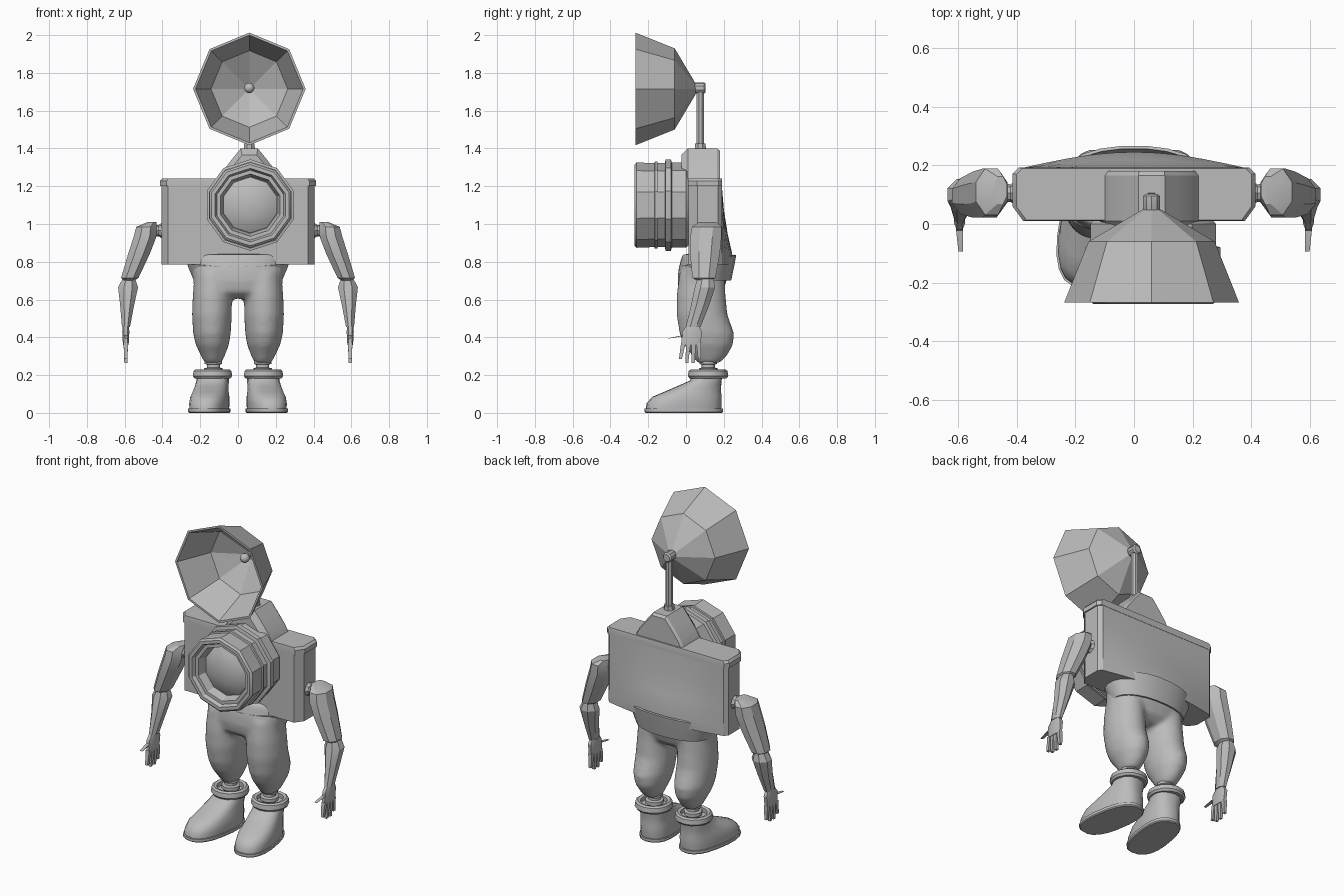
import bpy, math
from math import pi, sin, cos, radians
from mathutils import Vector, Matrix

if "Cube" in bpy.data.objects:
    bpy.data.objects.remove(bpy.data.objects["Cube"])

grey = bpy.data.materials.new("plain_grey")
grey.diffuse_color = (0.5, 0.5, 0.5, 1)
grey.use_nodes = True
grey.node_tree.nodes["Principled BSDF"].inputs["Base Color"].default_value = grey.diffuse_color


def finish(ob, angle=30):
    ob.data.materials.clear()
    ob.data.materials.append(grey)
    bpy.ops.object.select_all(action='DESELECT')
    ob.select_set(True)
    bpy.context.view_layer.objects.active = ob
    bpy.ops.object.shade_smooth_by_angle(angle=radians(angle))
    return ob


def loft(name, rings, angle=30, caps=True, loop=False):
    """Skin a stack of equal-sized rings of points."""
    n, verts, faces = len(rings[0]), [p for r in rings for p in r], []
    m = len(rings)
    for k in range(m if loop else m - 1):
        a, b = k * n, (k + 1) % m * n
        for i in range(n):
            j = (i + 1) % n
            faces.append((a + i, a + j, b + j, b + i))
    if caps and not loop:
        faces += [tuple(range(n))[::-1], tuple(range((m - 1) * n, m * n))]
    me = bpy.data.meshes.new(name)
    me.from_pydata([tuple(v) for v in verts], [], faces)
    ob = bpy.data.objects.new(name, me)
    bpy.context.collection.objects.link(ob)
    bpy.context.view_layer.objects.active = ob
    ob.select_set(True)
    bpy.ops.object.mode_set(mode='EDIT')
    bpy.ops.mesh.select_all(action='SELECT')
    bpy.ops.mesh.normals_make_consistent(inside=False)
    bpy.ops.object.mode_set(mode='OBJECT')
    return finish(ob, angle)


def oval(x, y, z, hx, hy, n=8, power=1.0, turn=0.5):
    """Horizontal ring; a power below 1 makes it boxier."""
    out = []
    for i in range(n):
        a = 2 * pi * (i + turn) / n
        c, s = cos(a), sin(a)
        out.append(Vector((x + hx * math.copysign(abs(c) ** power, c),
                           y + hy * math.copysign(abs(s) ** power, s), z)))
    return out


def lathe_y(name, cx, cz, profile, n, angle=30, loop=False):
    """Turn (radius, y) points around an axis along y, first corner up."""
    return loft(name, [[Vector((cx + r * sin(2 * pi * i / n), y, cz + r * cos(2 * pi * i / n)))
                        for i in range(n)] for r, y in profile], angle, loop=loop)


def lathe_z(name, cx, cy, profile, n, angle=30, loop=False):
    return loft(name, [oval(cx, cy, z, r, r, n) for r, z in profile], angle, loop=loop)


def block(name, top, bottom, ht, hb):
    """Tapered bar between two points, ht and hb are (half x, half y)."""
    def q(c, h):
        return [Vector(c) + Vector((sx * h[0], sy * h[1], 0))
                for sx, sy in ((-1, -1), (1, -1), (1, 1), (-1, 1))]
    return loft(name, [q(top, ht), q(bottom, hb)])


# camera body: chamfered outline whose back swells out towards the lower middle
def body_ring(z, swell, grow=0.0):
    pts = [(-.405, .06), (-.37, .012), (.37, .012), (.405, .06), (.405, .17), (.385, .19)]
    back = [(.30 - .06 * i, .19 + swell * cos(pi / 2 * (.30 - .06 * i) / .385)) for i in range(11)]
    pts += back + [(-.385, .19), (-.405, .17)]
    return [Vector((x * (1 + grow), .1 + (y - .1) * (1 + grow), z)) for x, y in pts]


loft("camera_body", [body_ring(z, s) for z, s in
                     ((.785, .05), (.84, .055), (.95, .03), (1.08, .01), (1.20, 0))])
loft("body_top_cap", [body_ring(1.20, 0, .02), body_ring(1.228, 0, .02), body_ring(1.242, 0, -.01)])

# viewfinder hump
hump = ((-.185, 1.15), (-.175, 1.21), (-.14, 1.28), (-.09, 1.345), (-.045, 1.40),
        (.045, 1.40), (.09, 1.345), (.14, 1.28), (.175, 1.21), (.185, 1.15))
loft("viewfinder_hump", [[Vector((.06 + x * k, y, 1.15 + (z - 1.15) * k)) for x, z in hump]
                         for y, k in ((-.025, .86), (.01, 1), (.165, 1), (.18, .95))])

# lens barrel with steps, recessed front and domed glass
lathe_y("lens_barrel", .065, 1.10,
        [(.20, .03), (.225, .0), (.225, -.075), (.242, -.08), (.242, -.108), (.222, -.112),
         (.222, -.15), (.23, -.152), (.23, -.165), (.222, -.168), (.226, -.262), (.215, -.272),
         (.195, -.272), (.185, -.25), (.165, -.25), (.15, -.20)], 10)
lathe_y("lens_glass", .065, 1.10,
        [(.155, -.19), (.145, -.205), (.11, -.225), (.06, -.238), (.01, -.242)], 10, 20)

# dish, its bulb, hinge and post
lathe_y("dish", .06, 1.715,
        [(.03, .05), (.215, -.06), (.298, -.268), (.285, -.268), (.203, -.06), (.028, .035)], 8, 20)
lathe_y("dish_bulb", .06, 1.72,
        [(.027 * sin(pi * t / 8) + .0005, -.02 - .027 * cos(pi * t / 8)) for t in range(9)], 12, 60)
lathe_y("bulb_stalk", .06, 1.72, [(.01, -.01), (.01, .05)], 8)
lathe_y("dish_hinge", .06, 1.72, [(.02, .03), (.03, .05), (.03, .095), (.022, .103)], 10)
lathe_z("dish_post", .06, .076, [(.021, 1.38), (.021, 1.70)], 8)
lathe_z("post_foot", .06, .076, [(.032, 1.39), (.03, 1.425)], 8)

# trousers: hips and two legs fused and softened
parts = [loft("trousers", [oval(0, y, z, hx, hy, 32, .85) for z, y, hx, hy in
                           ((.84, .10, .24, .12), (.76, .09, .245, .13), (.70, .085, .237, .13),
                            (.64, .08, .225, .115), (.605, .08, .19, .07))])]
for s in (-1, 1):
    parts.append(loft("leg", [oval(s * x, y, z, hx, hy, 24) for z, x, y, hx, hy in
                              ((.74, .13, .085, .10, .12), (.62, .136, .08, .104, .13),
                               (.52, .138, .085, .106, .135), (.42, .138, .11, .10, .145),
                               (.36, .136, .12, .088, .13), (.30, .133, .125, .062, .09),
                               (.265, .132, .12, .045, .06))]))
bpy.ops.object.select_all(action='DESELECT')
for p in parts:
    p.select_set(True)
bpy.context.view_layer.objects.active = parts[0]
bpy.ops.object.join()
trousers = parts[0]
m = trousers.modifiers.new("fuse", 'REMESH')
m.mode, m.voxel_size, m.use_smooth_shade = 'VOXEL', .014, True
m = trousers.modifiers.new("soften", 'SMOOTH')
m.iterations = 5

# waistband: flared rim, higher at the back
def rim(hx, hy, z, tilt):
    pts = oval(0, .115, z, hx, hy, 24, .9)
    for p in pts:
        p.z += tilt * (p.y - .115) / hy
    return pts


loft("waistband", [rim(.235, .125, .70, 0), rim(.262, .142, .765, .015), rim(.275, .152, .805, .03),
                   rim(.262, .142, .808, .03), rim(.225, .115, .70, 0)], 40, loop=True)

for s, side in ((-1, "left"), (1, "right")):
    # ankle joint
    lathe_z(side + "_ankle", s * .13, .118,
            [(.035, .12), (.035, .20), (.052, .215), (.052, .235), (.036, .24),
             (.036, .255), (.048, .26), (.048, .275)], 12)

    # boot, sole and cuff, toes turned out
    turn = (Matrix.Translation((s * .132, .115, 0)) @ Matrix.Rotation(s * radians(9), 4, 'Z'))

    def foot(rows):
        return [[turn @ p for p in oval(0, (f + b) / 2 - .115, z, w, (b - f) / 2, 20, .8)]
                for z, f, b, w in rows]
    loft(side + "_boot", foot(((.015, -.215, .185, .098), (.05, -.212, .188, .10),
                               (.085, -.18, .188, .098), (.11, -.12, .185, .092),
                               (.14, -.05, .185, .087), (.17, .02, .187, .085),
                               (.20, .035, .192, .083))), 45)
    loft(side + "_sole", foot(((0, -.215, .188, .10), (.006, -.222, .194, .105),
                               (.022, -.222, .194, .105))))
    lathe_z(side + "_boot_cuff", s * .135, .117,
            [(.075, .185), (.098, .183), (.107, .195), (.103, .222), (.092, .23), (.075, .225)],
            14, 35, loop=True)

    # shoulder joint
    loft(side + "_shoulder_pin", [[Vector((s * x, .105 + r * cos(a * pi / 4), .965 + r * sin(a * pi / 4)))
                                   for a in range(8)] for x, r in ((.39, .05), (.42, .03), (.47, .035))])

    # upper arm and forearm
    for name, rows in (
        ("upper_arm", ((.455, .115, 1.01, .025, .05), (.485, .11, .985, .058, .085),
                       (.493, .105, .93, .065, .09), (.525, .10, .84, .062, .085),
                       (.573, .095, .715, .05, .066), (.578, .095, .70, .03, .04))),
        ("forearm", ((.575, .105, .735, .025, .04), (.582, .10, .665, .057, .058),
                     (.587, .075, .57, .04, .052), (.593, .038, .455, .023, .042)))):
        loft(side + "_" + name, [oval(s * x, y, z, hx, hy, 8) for x, y, z, hx, hy in rows], 25)

    # hand with four fingers and a thumb
    x = s * .594
    loft(side + "_palm", [oval(x, y, z, hx, hy, 8, .7) for y, z, hx, hy in
                          ((.036, .465, .016, .032), (.032, .43, .02, .055), (.026, .36, .016, .054))])
    for i in range(4):
        y = -.014 + .027 * i
        tip = .285 - .02 * (i in (1, 2))
        block(side + "_finger", (x, y, .37), (x, y * 1.25 - .012, tip), (.012, .012), (.008, .008))
    block(side + "_thumb", (x, -.01, .41), (x - s * .004, -.088, .395), (.012, .012), (.008, .006))
